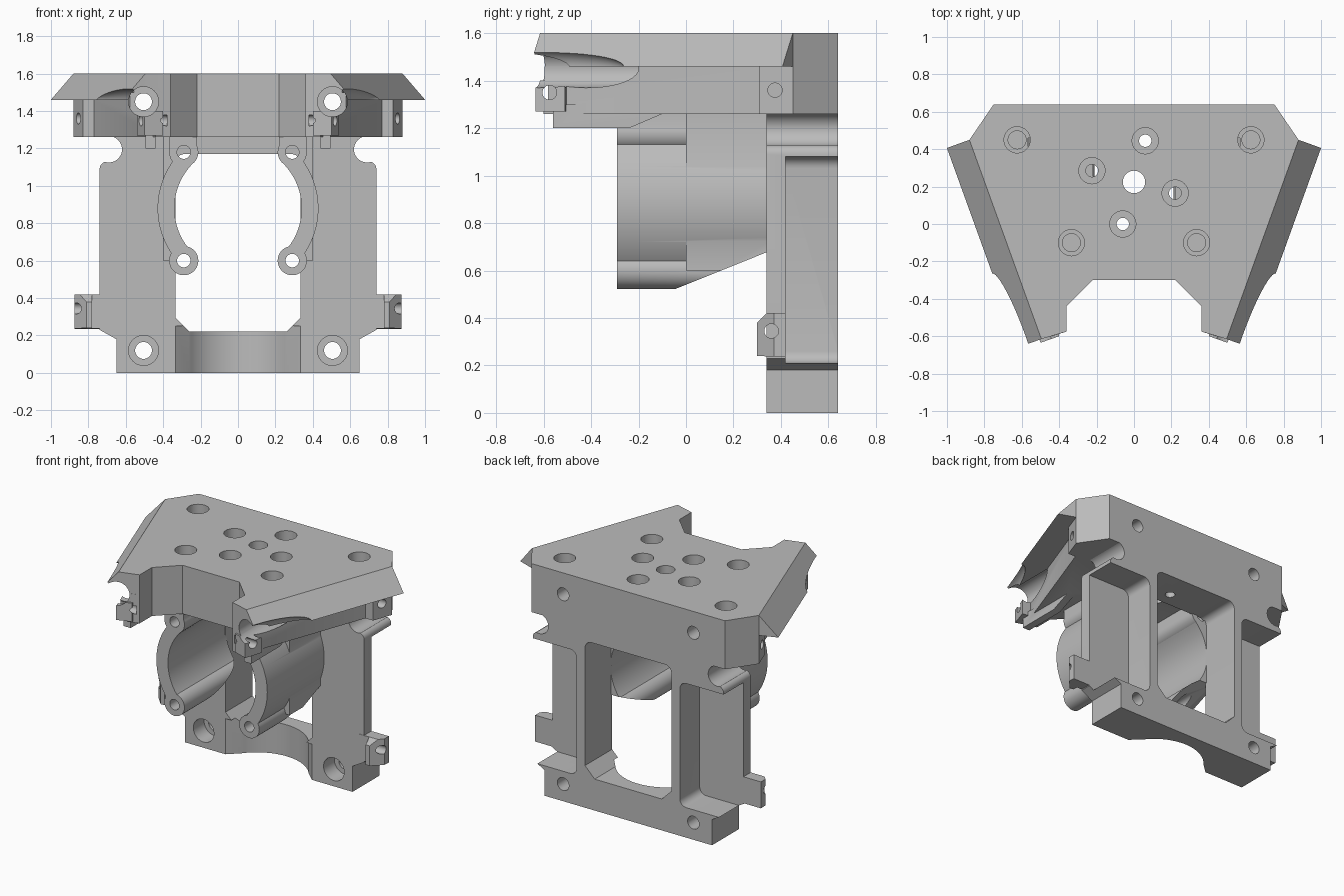
import bpy, bmesh
from math import sin, cos, radians, pi, atan2
from mathutils import Vector, Matrix

if "Cube" in bpy.data.objects:
    bpy.data.objects.remove(bpy.data.objects["Cube"])

grey = bpy.data.materials.new("plain_grey")
grey.use_nodes = True
COLOR = (0.5, 0.5, 0.5, 1)
grey.diffuse_color = COLOR
grey.node_tree.nodes["Principled BSDF"].inputs["Base Color"].default_value = COLOR

PLACE = {"x": lambda a, b, t: (t, a, b),
         "y": lambda a, b, t: (a, t, b),
         "z": lambda a, b, t: (a, b, t)}


def make(name, bm):
    bmesh.ops.recalc_face_normals(bm, faces=bm.faces)
    mesh = bpy.data.meshes.new(name)
    bm.to_mesh(mesh)
    bm.free()
    mesh.materials.append(grey)
    obj = bpy.data.objects.new(name, mesh)
    bpy.context.collection.objects.link(obj)
    return obj


def prism(name, pts, axis, lo, hi):
    """Extrude a 2D outline along an axis."""
    bm = bmesh.new()
    ends = [[bm.verts.new(PLACE[axis](a, b, t)) for a, b in pts] for t in (lo, hi)]
    bm.faces.new(ends[0])
    bm.faces.new(ends[1])
    n = len(pts)
    for i in range(n):
        j = (i + 1) % n
        bm.faces.new((ends[0][i], ends[0][j], ends[1][j], ends[1][i]))
    return make(name, bm)


def arc(a, b, r, start, end, n=32):
    return [(a + r * cos(radians(start + (end - start) * i / n)),
             b + r * sin(radians(start + (end - start) * i / n))) for i in range(n + 1)]


def rod(a, b, r, axis, lo, hi):
    return prism("cutter", arc(a, b, r, 0, 360, 40)[:-1], axis, lo, hi)


def rect(a0, b0, a1, b1, r=0):
    if not r:
        return [(a0, b0), (a1, b0), (a1, b1), (a0, b1)]
    return (arc(a1 - r, b1 - r, r, 0, 90, 6) + arc(a0 + r, b1 - r, r, 90, 180, 6)
            + arc(a0 + r, b0 + r, r, 180, 270, 6) + arc(a1 - r, b0 + r, r, 270, 360, 6))


def flip(pts, s):
    return [(s * a, b) for a, b in pts]


def both(pts):
    """Complete a right-hand half outline with its mirror image."""
    return pts + [(-a, b) for a, b in reversed(pts)]


def combine(obj, others, operation):
    """Apply booleans with every helper, then remove the helpers."""
    for other in others:
        mod = obj.modifiers.new("bool", "BOOLEAN")
        mod.operation, mod.solver, mod.object = operation, "EXACT", other
        other.hide_render = True
    deps = bpy.context.evaluated_depsgraph_get()
    mesh = bpy.data.meshes.new_from_object(obj.evaluated_get(deps))
    obj.modifiers.clear()
    obj.data = mesh
    for other in others:
        bpy.data.objects.remove(other)
    return obj


def finish(obj):
    bpy.ops.object.select_all(action="DESELECT")
    obj.select_set(True)
    bpy.context.view_layer.objects.active = obj
    bpy.ops.object.shade_smooth_by_angle(angle=radians(30))


SIDES = (1, -1)
SCREWS = [(0.06, 0.445), (-0.225, 0.285), (0.22, 0.165), (-0.06, 0.0)]
BLIND = [(0.625, 0.45), (-0.625, 0.45), (0.335, -0.1), (-0.335, -0.1)]

# Back frame: plate with window, side pockets, cable notches and base scallop
frame = prism("back_frame", both([(0.65, 0), (0.65, 0.18), (0.74, 0.23)]
              + arc(0.7, 1.09, 0.04, 0, 90, 6) + [(0.69, 1.13), (0.69, 1.26)]),
              "y", 0.34, 0.64)
cuts = [prism("cutter", both([(0.26, 0.22), (0.335, 0.295)]
              + arc(0.285, 1.12, 0.05, 0, 90, 6)), "y", 0.2, 0.8)]
half = atan2(0.26, 0.2) * 180 / pi
scallop = ([(-0.335, 0.3), (0.335, 0.3), (0.335, 0.34)]
           + arc(0, 0.21, 0.328, 90 - half, 90 + half) + [(-0.335, 0.34)])
cuts.append(prism("cutter", scallop, "z", -0.1, 0.25))
for s in SIDES:
    cuts += [prism("cutter", flip(rect(0.4, 0.21, 0.95, 1.08, 0.05), s), "y", 0.42, 0.8),
             rod(s * 0.69, 1.195, 0.07, "y", 0.2, 0.8),
             rod(s * 0.505, 0.12, 0.08, "y", 0.2, 0.46),
             rod(s * 0.505, 0.12, 0.045, "y", 0.4, 0.8)]
cuts += [rod(x, y, 0.033, "z", 1.0, 1.4) for x, y in SCREWS[:1]]
finish(combine(frame, cuts, "DIFFERENCE"))

# Top slab: full outline above, inset walls below, sloping side lips
top = both([(0.22, -0.3), (0.36, -0.44), (0.36, -0.575), (0.495, -0.615),
            (0.88, 0.45), (0.75, 0.64)])
low = both([(0.22, -0.3), (0.36, -0.44), (0.36, -0.575), (0.44, -0.6),
            (0.77, 0.31), (0.83, 0.31), (0.88, 0.45), (0.75, 0.64)])
slab = prism("top_slab", top, "z", 1.46, 1.6)
adds = [prism("lower", low, "z", 1.26, 1.46)]
for s in SIDES:
    bm = bmesh.new()
    for x, y, inner, outer in ((0.88, 0.45, 0.04, 0.128), (0.495, -0.615, 0.04, 0.128)):
        for d, z in ((0, 1.6), (-inner, 1.6), (-inner, 1.46), (outer, 1.46)):
            bm.verts.new((s * (x + 0.94 * d), y - 0.34 * d, z))
    bmesh.ops.convex_hull(bm, input=bm.verts)
    adds.append(make("lip", bm))
    adds.append(prism("front_tab", flip([(0.42, -0.5), (0.4, -0.6), (0.5, -0.635),
                                         (0.54, -0.51)], s), "z", 1.27, 1.4))
    adds.append(prism("rail", [(-0.56, 1.3), (-0.56, 1.2), (-0.24, 1.2), (-0.1, 1.26),
                               (-0.1, 1.3)], "x", s * 0.44, s * 0.495))
combine(slab, adds, "UNION")
cuts = [rod(0, 0.225, 0.06, "z", 1.1, 1.7)]
for x, y in SCREWS:
    cuts += [rod(x, y, 0.07, "z", 1.5, 1.7), rod(x, y, 0.033, "z", 1.1, 1.55)]
for x, y in BLIND:
    cuts += [rod(x, y, 0.07, "z", 1.5, 1.7), rod(x, y, 0.048, "z", 1.38, 1.55)]
for s in SIDES:
    cuts += [rod(s * 0.505, 1.45, 0.08, "y", -0.9, 0.46),
             rod(s * 0.505, 1.45, 0.045, "y", 0.4, 0.8),
             rod(0.375, 1.36, 0.03, "x", s * 0.72, s * 1.1),
             rod(-0.575, 1.35, 0.03, "x", s * 0.38, s * 0.7)]
    # Stretched sphere scoops the front of each lip
    bm = bmesh.new()
    bmesh.ops.create_uvsphere(bm, u_segments=40, v_segments=24, radius=1,
                              matrix=Matrix.Translation((s * 0.63, -0.62, 1.455))
                              @ Matrix.Rotation(-s * radians(19.5), 4, "Z")
                              @ Matrix.Diagonal((0.09, 0.38, 0.08, 1)))
    cuts.append(make("cutter", bm))
finish(combine(slab, cuts, "DIFFERENCE"))

for s in SIDES:
    side = "left" if s > 0 else "right"

    # Clamp half: ring sector, screw ears, neck and gusset
    ring = arc(0, 0.88, 0.43, -44, 44) + arc(0, 0.88, 0.34, 44, -44)
    clamp = prism(side + "_clamp", flip(ring, s), "y", -0.29, 0.35)
    adds = [rod(s * 0.29, z, 0.078, "y", -0.29, 0.35) for z in (0.6, 1.18)]
    adds += [prism("neck", flip(rect(0.22, 1.18, 0.365, 1.265), s), "y", -0.29, 0.35),
             prism("gusset", flip(rect(0.345, 0.6, 0.4, 1.265), s), "y", 0.0, 0.35)]
    combine(clamp, adds, "UNION")
    cuts = [rod(s * 0.29, z, 0.036, "y", -0.5, 0.6) for z in (0.6, 1.18)]
    cuts.append(prism("cutter", [(-0.05, 0.52), (0.36, 0.685), (0.36, 0.4), (-0.05, 0.4)],
                      "x", s * 0.1, s * 0.6))
    finish(combine(clamp, cuts, "DIFFERENCE"))

    # Lower tab with angled outer face and pin hole
    tab = prism(side + "_lower_tab", [(0.3, 0.24), (0.3, 0.38), (0.34, 0.42), (0.42, 0.42),
                                      (0.42, 0.235)], "x", s * 0.7, s * 0.875)
    cuts = [prism("cutter", flip([(0.81, 0.25), (0.95, 0.25), (0.95, 0.37), (0.875, 0.37),
                                  (0.81, 0.3)], s), "z", 0.1, 0.6),
            prism("cutter", flip(rect(0.6, 0.25, 0.78, 0.339), s), "z", 0.1, 0.6),
            rod(0.36, 0.345, 0.03, "x", s * 0.78, s * 1.0)]
    finish(combine(tab, cuts, "DIFFERENCE"))
